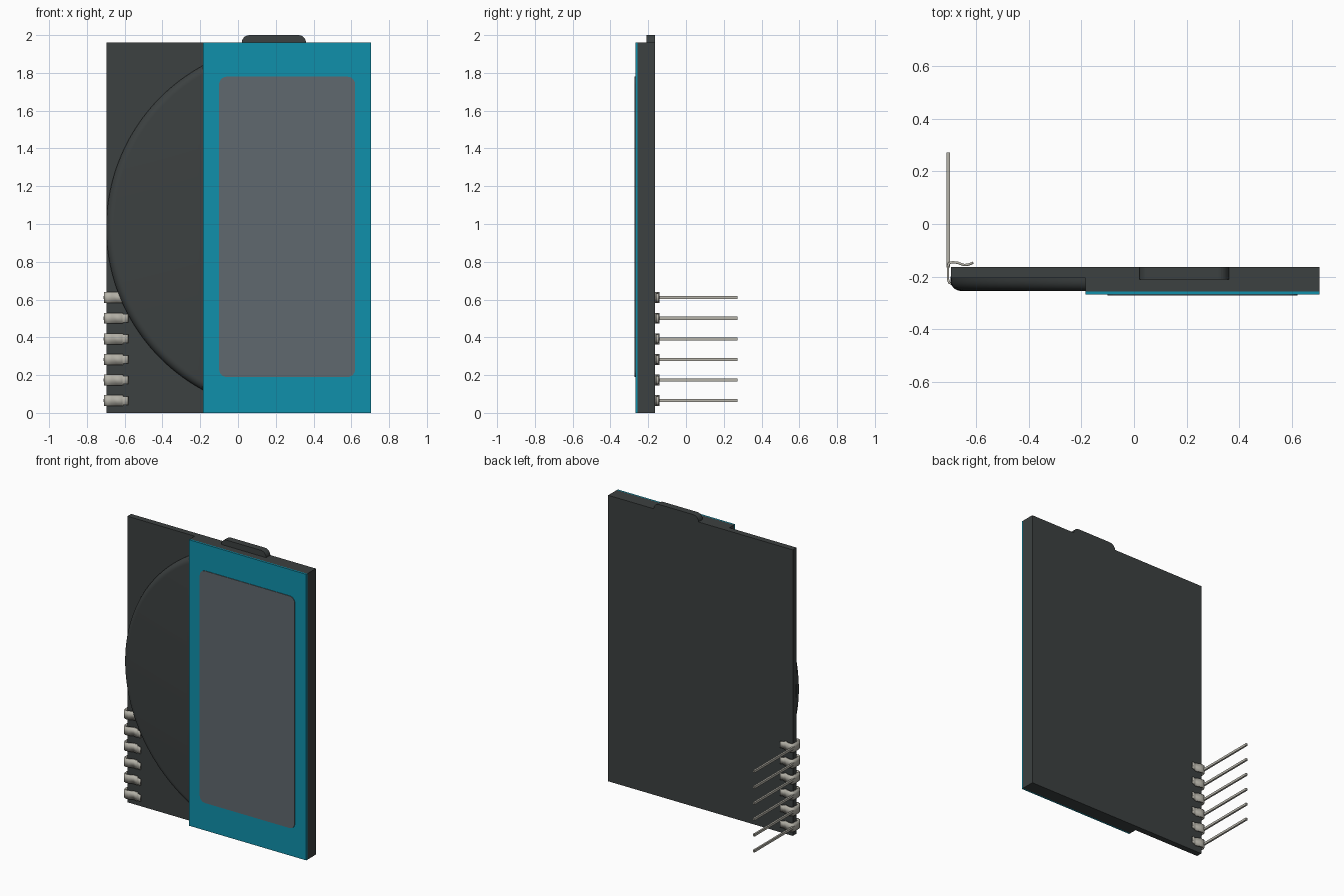
import bpy, bmesh
from math import sin, cos, acos, pi, radians
from mathutils import Vector

if "Cube" in bpy.data.objects:
    bpy.data.objects.remove(bpy.data.objects["Cube"])


def material(name, rgb):
    m = bpy.data.materials.new(name)
    m.use_nodes = True
    m.diffuse_color = (*rgb, 1)
    m.node_tree.nodes["Principled BSDF"].inputs["Base Color"].default_value = (*rgb, 1)
    return m


DARK = material("charcoal plastic", (0.045, 0.052, 0.052))
TEAL = material("teal panel", (0.005, 0.28, 0.41))
GREY = material("screen grey", (0.118, 0.14, 0.157))
METAL = material("pin metal", (0.47, 0.455, 0.4))


def finish(name, bm, mat, smooth=False):
    bmesh.ops.recalc_face_normals(bm, faces=bm.faces)
    me = bpy.data.meshes.new(name)
    bm.to_mesh(me)
    bm.free()
    me.materials.append(mat)
    ob = bpy.data.objects.new(name, me)
    bpy.context.collection.objects.link(ob)
    if smooth:
        bpy.ops.object.select_all(action="DESELECT")
        ob.select_set(True)
        bpy.context.view_layer.objects.active = ob
        bpy.ops.object.shade_smooth_by_angle(angle=radians(35))
    return ob


def slab(name, x0, x1, y0, y1, z0, z1, mat, top_r=0, low_r=0):
    """Upright plate with optional rounded upper and lower corners."""
    outline = []
    for sx, sz, start in ((1, 1, 0), (-1, 1, pi / 2), (-1, -1, pi), (1, -1, 1.5 * pi)):
        r = top_r if sz > 0 else low_r
        cx, cz = (x1 - r if sx > 0 else x0 + r), (z1 - r if sz > 0 else z0 + r)
        steps = 6 if r else 0
        for i in range(steps + 1):
            a = start + (pi / 2 * i / steps if steps else 0)
            outline.append((cx + r * cos(a), cz + r * sin(a)))
    bm = bmesh.new()
    face = bm.faces.new([bm.verts.new((x, y0, z)) for x, z in outline])
    ext = bmesh.ops.extrude_face_region(bm, geom=[face])
    moved = [v for v in ext["geom"] if isinstance(v, bmesh.types.BMVert)]
    bmesh.ops.translate(bm, verts=moved, vec=(0, y1 - y0, 0))
    return finish(name, bm, mat)


BACK, PLATE, BLOCK, STEP = -0.164, -0.205, -0.257, -0.185
TOP = 1.96

# Card body: thin plate, thick block and the display on it
slab("base_plate", -0.695, STEP, PLATE, BACK, 0, TOP, DARK)
slab("display_block", STEP, 0.705, BLOCK, BACK, 0, TOP, DARK)
slab("display_frame", STEP, 0.705, -0.268, BLOCK, 0, TOP, TEAL)
slab("screen", -0.1, 0.62, -0.272, -0.268, 0.19, 1.78, GREY, 0.04, 0.04)
slab("top_tab", 0.02, 0.36, -0.21, BACK, TOP - 0.02, 2.0, DARK, 0.04)

# Round battery cover with a soft rim, cut off by the display block
CX, CZ, R, SOFT, SEG = 0.28, 0.98, 0.977, 0.04, 64
levels = [(R, PLATE + 0.005)]
for i in range(7):
    a = pi / 2 * i / 6
    levels.append((R - SOFT * (1 - cos(a)), BLOCK + 0.003 + SOFT * (1 - sin(a))))
bm = bmesh.new()
rings = []
for r, y in levels:
    half = acos((CX - STEP) / r)
    angles = [pi - half + 2 * half * i / SEG for i in range(SEG + 1)]
    rings.append([bm.verts.new((CX + r * cos(a), y, CZ + r * sin(a))) for a in angles])
for lo, hi in zip(rings, rings[1:]):
    for i in range(SEG):
        bm.faces.new((lo[i], lo[i + 1], hi[i + 1], hi[i]))
bm.faces.new(rings[-1])
bm.faces.new(rings[0])
bm.faces.new([r[0] for r in rings] + [r[-1] for r in reversed(rings)])
finish("battery_cover", bm, DARK, True)


# Edge clips: bent strip around the plate edge with a long lead behind
def strip(name, path, z, thickness=0.009):
    """Sheet metal bent along (x, y, width) points."""
    bm = bmesh.new()
    rows = [[bm.verts.new((x, y, z + s * w / 2)) for s in (-1, 1)] for x, y, w in path]
    for a, b in zip(rows, rows[1:]):
        bm.faces.new((a[0], a[1], b[1], b[0]))
    ob = finish(name, bm, METAL, True)
    mod = ob.modifiers.new("thickness", "SOLIDIFY")
    mod.thickness, mod.offset = thickness, 0
    return ob


W, N = 0.058, 0.044
clip = [(-0.582, -0.226, N), (-0.608, -0.217, N), (-0.611, -0.216, W),
        (-0.64, -0.212, W), (-0.67, -0.224, W), (-0.69, -0.228, W),
        (-0.702, -0.222, W), (-0.706, -0.21, W), (-0.706, -0.16, W),
        (-0.702, -0.149, W), (-0.69, -0.145, W), (-0.67, -0.147, W),
        (-0.645, -0.156, W), (-0.628, -0.154, N), (-0.61, -0.147, N)]
for i in range(6):
    z = 0.065 + 0.109 * i
    strip(f"edge_clip_{i + 1}", clip, z)
    slab(f"pin_lead_{i + 1}", -0.711, -0.699, -0.165, 0.272, z - 0.008, z + 0.008, METAL)
